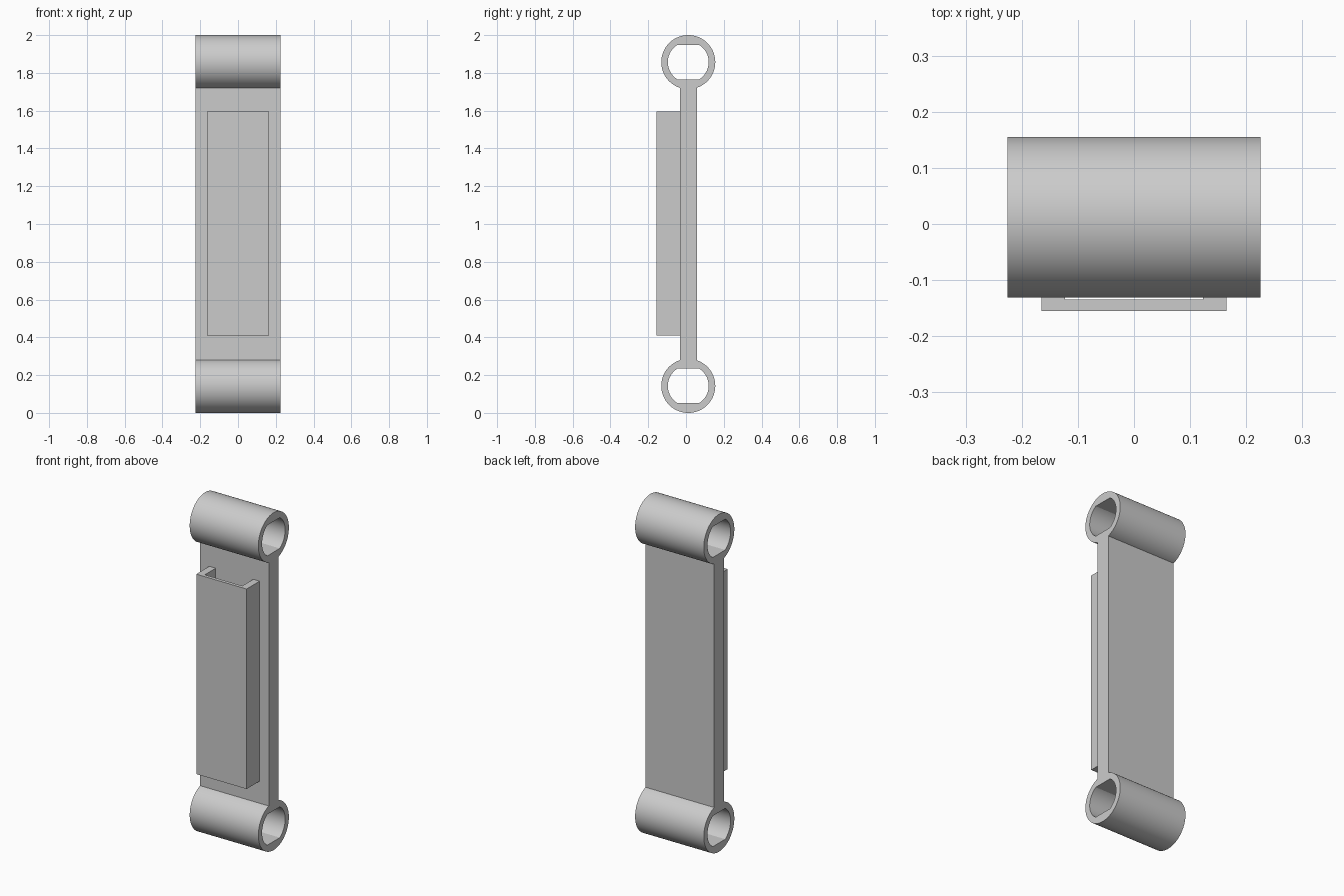
import bpy, bmesh
from math import sin, cos, asin, radians, degrees
from mathutils import Matrix

cube = bpy.data.objects.get("Cube")
if cube:
    bpy.data.objects.remove(cube, do_unlink=True)

grey = bpy.data.materials.new("light_grey")
grey.use_nodes = True
colour = (0.6, 0.6, 0.6, 1)
grey.diffuse_color = colour
grey.node_tree.nodes["Principled BSDF"].inputs["Base Color"].default_value = colour

HALF_WIDTH = 0.225
MID_Y = 0.012
OUTER, INNER = 0.143, 0.108
HALF_PLATE = 0.045
FLAT = INNER * sin(radians(57.5))
CENTRES = (2 - OUTER, OUTER)


def extrude_profile(name, loops, half_depth, matrix):
    """Fill closed 2D loops (inner loops are holes) and extrude them both ways."""
    curve = bpy.data.curves.new(name + "_profile", 'CURVE')
    curve.dimensions = '2D'
    curve.fill_mode = 'BOTH'
    curve.extrude = half_depth
    for loop in loops:
        spline = curve.splines.new('POLY')
        spline.points.add(len(loop) - 1)
        for point, (u, v) in zip(spline.points, loop):
            point.co = (u, v, 0, 1)
        spline.use_cyclic_u = True
    helper = bpy.data.objects.new(name + "_helper", curve)
    bpy.context.collection.objects.link(helper)
    depsgraph = bpy.context.evaluated_depsgraph_get()
    mesh = bpy.data.meshes.new_from_object(helper.evaluated_get(depsgraph))
    bpy.data.objects.remove(helper, do_unlink=True)
    bpy.data.curves.remove(curve)

    bm = bmesh.new()
    bm.from_mesh(mesh)
    bmesh.ops.remove_doubles(bm, verts=bm.verts, dist=0.0001)
    bm.transform(matrix)
    bmesh.ops.recalc_face_normals(bm, faces=bm.faces)
    bm.to_mesh(mesh)
    bm.free()
    mesh.name = name
    mesh.materials.clear()
    mesh.materials.append(grey)
    obj = bpy.data.objects.new(name, mesh)
    bpy.context.collection.objects.link(obj)
    bpy.ops.object.select_all(action='DESELECT')
    obj.select_set(True)
    bpy.context.view_layer.objects.active = obj
    bpy.ops.object.shade_smooth_by_angle(angle=radians(25))
    return obj


def arc(centre_z, start, end, steps):
    angles = [radians(start + (end - start) * i / steps) for i in range(steps + 1)]
    return [(MID_Y + OUTER * cos(a), centre_z + OUTER * sin(a)) for a in angles]


def flatted_hole(centre_z):
    """Round bore with a flat at the top and bottom."""
    loop = []
    for i in range(144):
        a = radians(i * 2.5)
        r = min(INNER, FLAT / max(abs(sin(a)), 0.001))
        loop.append((MID_Y + r * cos(a), centre_z + r * sin(a)))
    return loop


# Link body: two eyes joined by a flat web, extruded across x
neck = degrees(asin(HALF_PLATE / OUTER))
outline = (arc(CENTRES[0], -90 + neck, 270 - neck, 120)
           + arc(CENTRES[1], 90 + neck, 450 - neck, 120))
side_to_world = Matrix(((0, 0, 1, 0), (1, 0, 0, 0), (0, 1, 0, 0), (0, 0, 0, 1)))
extrude_profile("link_body", [outline] + [flatted_hole(z) for z in CENTRES],
                HALF_WIDTH, side_to_world)

# Front channel: open at both ends, extruded along z
half, wall, skin = 0.165, 0.042, 0.02
front, back = -0.155, MID_Y - HALF_PLATE
right_half = [(half, front), (half, back), (half - wall, back), (half - wall, front + skin)]
channel = right_half + [(-x, y) for x, y in reversed(right_half)]
bottom, top = 0.41, 1.595
extrude_profile("front_channel", [channel], (top - bottom) / 2,
                Matrix.Translation((0, 0, (top + bottom) / 2)))
